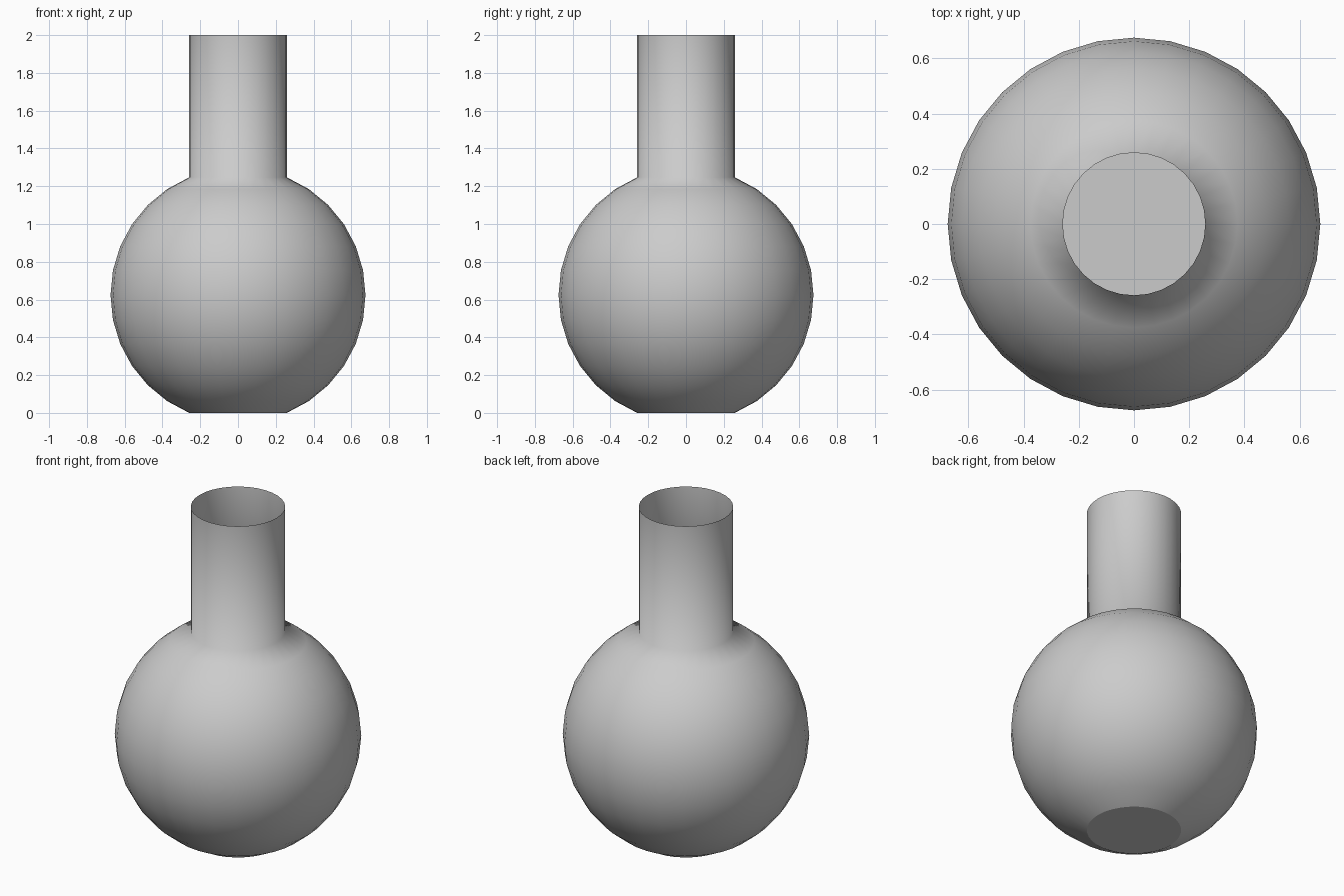
import bpy, bmesh, math

if "Cube" in bpy.data.objects:
    bpy.data.objects.remove(bpy.data.objects["Cube"])

RADIUS, SEGMENTS, STEP = 0.675, 32, math.radians(11.25)
CENTRE = RADIUS * math.cos(2 * STEP)

# Profile: truncated sphere from the base ring up to the neck, then the open rim
profile = [(RADIUS * math.sin(i * STEP), CENTRE - RADIUS * math.cos(i * STEP))
           for i in range(2, 15)]
profile.append((profile[-1][0], 2.0))

bm = bmesh.new()
rings = [[bm.verts.new((r * math.cos(k * STEP), r * math.sin(k * STEP), z))
          for k in range(SEGMENTS)] for r, z in profile]

# Round body and thin-walled neck
for low, high in zip(rings, rings[1:]):
    for k in range(SEGMENTS):
        n = (k + 1) % SEGMENTS
        bm.faces.new((low[k], low[n], high[n], high[k])).smooth = True

# Flat base; the neck stays open at the top
bm.faces.new(rings[0][::-1]).smooth = False

mesh = bpy.data.meshes.new("round_flask")
bm.to_mesh(mesh)
bm.free()
flask = bpy.data.objects.new("round_flask", mesh)
bpy.context.collection.objects.link(flask)
